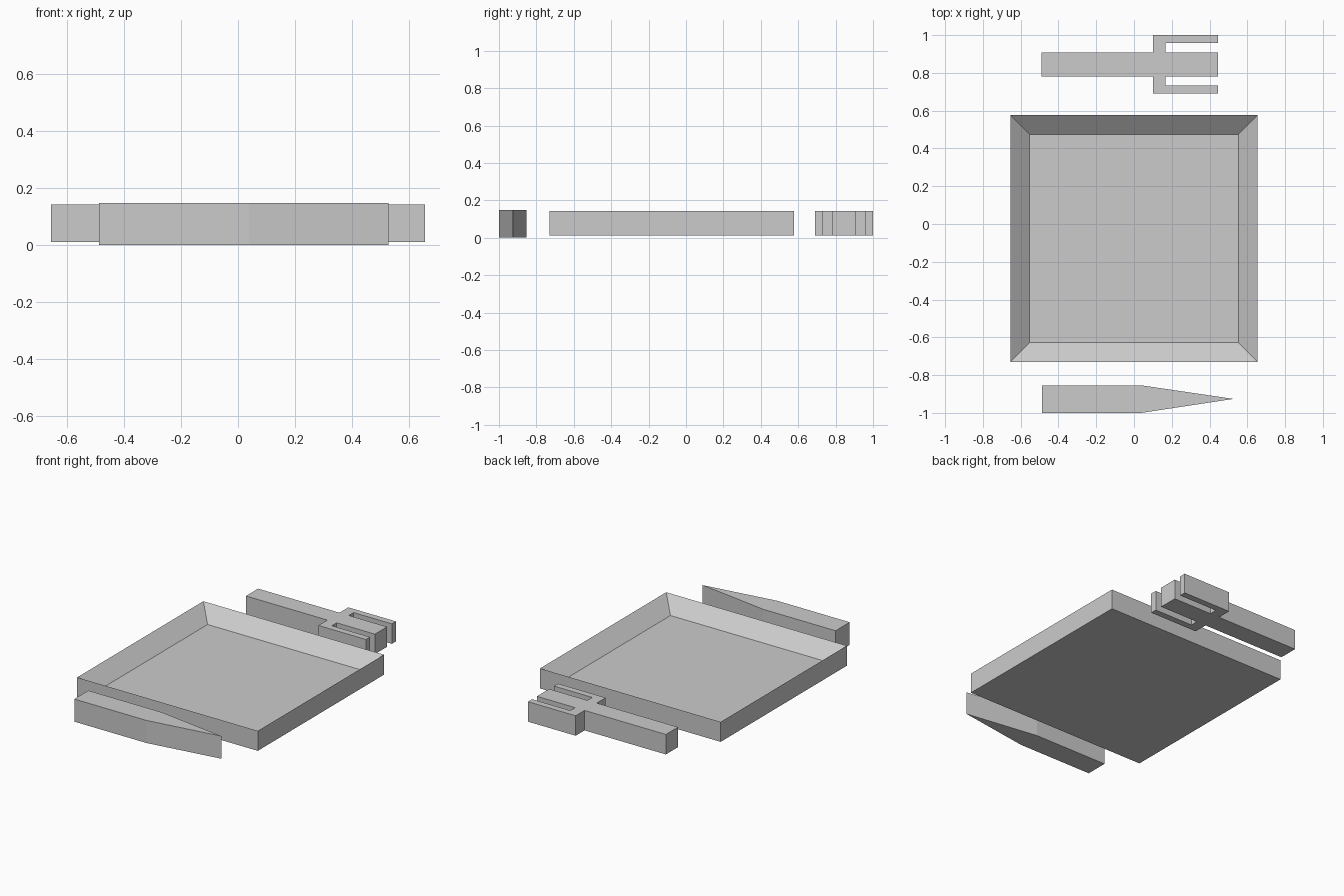
import bpy, bmesh

if "Cube" in bpy.data.objects:
    bpy.data.objects.remove(bpy.data.objects["Cube"])


def make_object(name, bm):
    bmesh.ops.recalc_face_normals(bm, faces=bm.faces)
    mesh = bpy.data.meshes.new(name)
    bm.to_mesh(mesh)
    bm.free()
    obj = bpy.data.objects.new(name, mesh)
    bpy.context.collection.objects.link(obj)
    return obj


def extruded_outline(name, outline, z0, z1):
    bm = bmesh.new()
    face = bm.faces.new([bm.verts.new((x, y, z0)) for x, y in outline])
    result = bmesh.ops.extrude_face_region(bm, geom=[face], use_keep_orig=True)
    top = [v for v in result["geom"] if isinstance(v, bmesh.types.BMVert)]
    bmesh.ops.translate(bm, verts=top, vec=(0, 0, z1 - z0))
    return make_object(name, bm)


LOW, HIGH = 0.011, 0.142

# Plate: square slab whose top is inset and sunk into sloping walls
bm = bmesh.new()
bmesh.ops.create_cube(bm, size=1)
bmesh.ops.scale(bm, verts=bm.verts, vec=(1.31, 1.307, HIGH - LOW))
bmesh.ops.translate(bm, verts=bm.verts, vec=(0, -0.077, (LOW + HIGH) / 2))
bm.normal_update()
top_face = max(bm.faces, key=lambda f: f.calc_center_median().z)
bmesh.ops.inset_region(bm, faces=[top_face], thickness=0.145, depth=0)
bmesh.ops.translate(bm, verts=top_face.verts, vec=(0, 0, -0.086))
make_object("plate", bm)

# Knife: straight handle tapering to a point
extruded_outline("knife", [(-0.487, -1), (0.038, -1), (0.527, -0.926),
                           (0.038, -0.854), (-0.487, -0.854)], 0, 0.148)

# Fork: half outline mirrored about the handle's centre line
FORK_Y = 0.845
half = [(-0.49, 0.063), (0.10, 0.063), (0.10, 0.155), (0.445, 0.155),
        (0.445, 0.113), (0.168, 0.113), (0.168, 0.063), (0.445, 0.063)]
outline = [(x, FORK_Y + y) for x, y in half]
outline += [(x, FORK_Y - y) for x, y in reversed(half)]
extruded_outline("fork", outline, LOW, HIGH)
